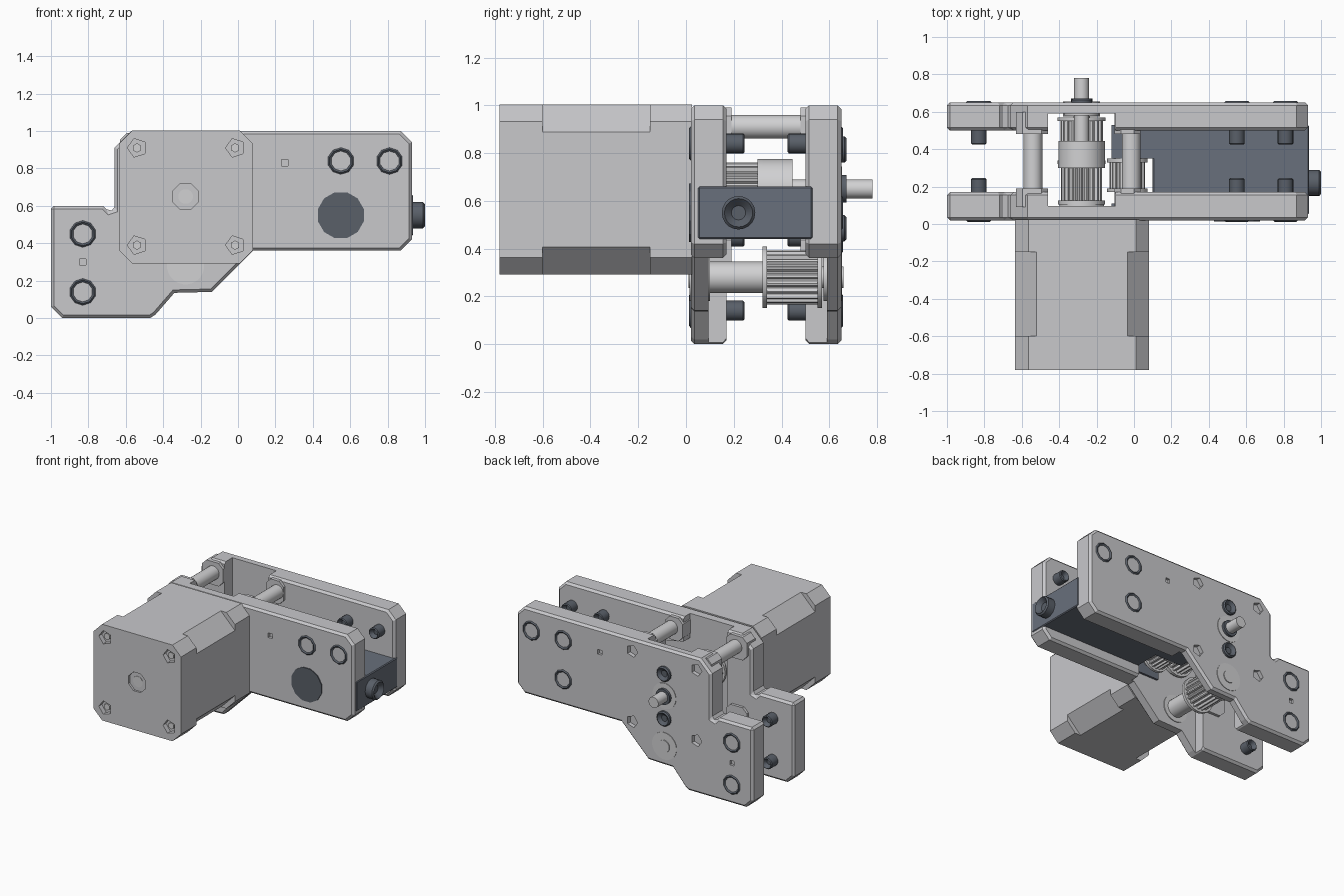
import bpy, bmesh, math
from mathutils import Matrix, Vector

if "Cube" in bpy.data.objects:
    bpy.data.objects.remove(bpy.data.objects["Cube"])


def material(name, rgb):
    m = bpy.data.materials.new(name)
    m.use_nodes = True
    m.diffuse_color = (*rgb, 1)
    m.node_tree.nodes["Principled BSDF"].inputs["Base Color"].default_value = (*rgb, 1)
    return m


GREY = material("light grey", (0.58, 0.58, 0.60))
METAL = material("pale metal", (0.64, 0.64, 0.65))
BLOCK = material("slate grey", (0.14, 0.16, 0.20))
BOLT = material("dark steel", (0.10, 0.115, 0.14))


def finish(name, bm, mat, smooth=False):
    bmesh.ops.recalc_face_normals(bm, faces=bm.faces)
    me = bpy.data.meshes.new(name)
    bm.to_mesh(me)
    bm.free()
    ob = bpy.data.objects.new(name, me)
    bpy.context.collection.objects.link(ob)
    me.materials.append(mat)
    select(ob)
    if smooth:
        bpy.ops.object.shade_smooth_by_angle(angle=math.radians(35))
    return ob


def select(ob):
    bpy.ops.object.select_all(action='DESELECT')
    ob.select_set(True)
    bpy.context.view_layer.objects.active = ob


def prism(name, outline, y0, y1, mat, smooth=False):
    """Extrude an (x, z) outline along y."""
    bm = bmesh.new()
    face = bm.faces.new([bm.verts.new((x, y0, z)) for x, z in outline])
    new = bmesh.ops.extrude_face_region(bm, geom=[face])["geom"]
    bmesh.ops.translate(bm, verts=[v for v in new if isinstance(v, bmesh.types.BMVert)],
                        vec=(0, y1 - y0, 0))
    return finish(name, bm, mat, smooth)


def ring(x, z, r, n, turn=0.5):
    return [(x + r * math.cos(math.tau * (i + turn) / n),
             z + r * math.sin(math.tau * (i + turn) / n)) for i in range(n)]


def rod(name, x, z, r, y0, y1, mat=METAL, n=24):
    return prism(name, ring(x, z, r, n), y0, y1, mat, n > 12)


def box(name, x0, x1, y0, y1, z0, z1, mat):
    return prism(name, [(x0, z0), (x1, z0), (x1, z1), (x0, z1)], y0, y1, mat)


def octagon(x0, x1, z0, z1, c):
    return [(x0 + c, z0), (x1 - c, z0), (x1, z0 + c), (x1, z1 - c),
            (x1 - c, z1), (x0 + c, z1), (x0, z1 - c), (x0, z0 + c)]


def apply(ob, mod):
    select(ob)
    bpy.ops.object.modifier_apply(modifier=mod.name)


def bevel(ob, width):
    mod = ob.modifiers.new("chamfer", 'BEVEL')
    mod.width, mod.segments = width, 1
    mod.limit_method, mod.angle_limit = 'ANGLE', math.radians(60)
    apply(ob, mod)


def cut(ob, cutter):
    mod = ob.modifiers.new("cut", 'BOOLEAN')
    mod.operation, mod.solver, mod.object = 'DIFFERENCE', 'EXACT', cutter
    apply(ob, mod)
    bpy.data.objects.remove(cutter)


def bolt_head(name, place, outward, r, length, n=16):
    """Socket head whose top sits at place and points outward."""
    bm = bmesh.new()
    bmesh.ops.create_cone(bm, cap_ends=True, segments=n, radius1=r, radius2=r, depth=length)
    bmesh.ops.translate(bm, verts=bm.verts, vec=(0, 0, -length / 2))
    bm.normal_update()
    top = max(bm.faces, key=lambda f: f.normal.z)
    bmesh.ops.bevel(bm, geom=list(top.edges), offset=r * 0.15, segments=1, affect='EDGES')
    bm.normal_update()
    top = max(bm.faces, key=lambda f: f.normal.z)
    bmesh.ops.inset_individual(bm, faces=[top], thickness=r * 0.42)
    bmesh.ops.translate(bm, verts=top.verts, vec=(0, 0, -min(length * 0.5, 0.03)))
    turn = Vector((0, 0, 1)).rotation_difference(Vector(outward)).to_matrix().to_4x4()
    bm.transform(Matrix.Translation(place) @ turn)
    return finish(name, bm, BOLT, True)


def pulley(name, x, z, r, y0, y1, teeth=20):
    outline = []
    for i in range(teeth * 4):
        a = math.tau * i / (teeth * 4)
        d = r * (1 if i % 4 < 2 else 0.87)
        outline.append((x + d * math.cos(a), z + d * math.sin(a)))
    prism(name + "_teeth", outline, y0, y1, METAL)
    rod(name + "_front_flange", x, z, r * 1.15, y0, y0 + 0.02)
    rod(name + "_back_flange", x, z, r * 1.15, y1 - 0.02, y1)


SHAFT = (-0.28, 0.65)
IDLER = (-0.28, 0.28)
MOUNTS = [(x, z) for x in (-0.54, -0.015) for z in (0.39, 0.91)]
CLAMPS = [(0.55, 0.84), (0.81, 0.84), (-0.83, 0.45), (-0.83, 0.14)]
MARKS = [(0.25, 0.83), (-0.83, 0.30)]

# Side plates
OUTLINE = [(-1, 0.06), (-0.94, 0), (-0.47, 0), (-0.44, 0.02), (-0.34, 0.135),
           (-0.14, 0.14), (0.08, 0.36), (0.87, 0.36), (0.93, 0.42), (0.93, 0.94),
           (0.87, 1), (-0.57, 1), (-0.66, 0.91), (-0.66, 0.58), (-0.69, 0.57),
           (-0.72, 0.6), (-1, 0.6)]
POCKET = [(-0.46, -0.1), (0.1, -0.1), (0.1, 0.78), (-0.1, 0.82), (-0.1, 1.1), (-0.46, 1.1)]
front_plate = prism("front_plate", OUTLINE, 0.02, 0.17, GREY)
back_plate = prism("back_plate", OUTLINE, 0.50, 0.65, GREY)
for plate, y0, y1 in ((front_plate, 0.095, 0.3), (back_plate, 0.4, 0.59)):
    bevel(plate, 0.02)
    cut(plate, prism("pocket_cutter", POCKET, y0, y1, GREY))
    for x, z in MARKS:
        for a, b in ((0, 0.04), (0.63, 0.67)):
            cut(plate, rod("mark_cutter", x, z, 0.024, a, b, GREY, 4))
for x, z in MOUNTS:
    cut(back_plate, rod("hole_cutter", x, z, 0.045, 0.62, 0.7, GREY, 5))

# Bosses and standoffs between the plates
for x, z in MOUNTS:
    if z > 0.5 or x < -0.2:
        boss = octagon(x - 0.09, x + 0.05 + 0.03 * (x < -0.2), z - 0.09, z + 0.08, 0.035)
        prism("front_boss", boss, 0.09, 0.19, GREY)
        prism("back_boss", boss, 0.48, 0.60, GREY)
    if z > 0.5:
        rod("standoff", x, z, 0.05, 0.18, 0.49)

# Motor with wider end caps
for name, y0, y1, c in (("motor_end_cap", -0.78, -0.6, 0.07),
                        ("motor_body", -0.6, -0.15, 0.115),
                        ("motor_front_cap", -0.15, 0.025, 0.07)):
    part = prism(name, octagon(-0.635, 0.08, 0.292, 1.003, c), y0, y1, GREY)
    if name == "motor_end_cap":
        for x, z in MOUNTS:
            cut(part, rod("screw_hole_cutter", x, z, 0.052, -0.8, -0.745, GREY, 5))
        cut(part, rod("shaft_hole_cutter", *SHAFT, 0.075, -0.8, -0.765, GREY, 8))
        rod("motor_rear_shaft", *SHAFT, 0.04, -0.77, -0.768, METAL, 12)
        for x, z in MOUNTS:
            rod("motor_screw", x, z, 0.025, -0.76, -0.74, METAL, 6)

# Drive shaft, its pulley and bearing
rod("motor_shaft", *SHAFT, 0.04, 0, 0.78)
rod("motor_boss", *SHAFT, 0.12, 0.08, 0.105)
pulley("motor_pulley", *SHAFT, 0.11, 0.105, 0.32)
rod("motor_pulley_hub", *SHAFT, 0.126, 0.32, 0.445)
rod("shaft_bearing", *SHAFT, 0.095, 0.58, 0.654)
rod("shaft_collar", *SHAFT, 0.058, 0.64, 0.672, BOLT)

# Lower idler on its own axle
rod("idler_spacer", *IDLER, 0.066, 0.09, 0.32)
pulley("idler_pulley", *IDLER, 0.113, 0.32, 0.57)
rod("idler_front_bearing", *IDLER, 0.10, 0.015, 0.10)
rod("idler_back_bearing", *IDLER, 0.10, 0.575, 0.654)
rod("idler_axle_end", *IDLER, 0.045, 0.01, 0.66)

# Sliding tensioner block with fork and pulley
tensioner = box("tensioner_block", 0.1, 0.935, 0.05, 0.53, 0.44, 0.66, BLOCK)
bevel(tensioner, 0.006)
box("tensioner_back_arm", -0.12, 0.11, 0.35, 0.53, 0.44, 0.66, BLOCK)
box("tensioner_front_arm", -0.12, 0.11, 0.05, 0.11, 0.44, 0.66, BLOCK)
pulley("tensioner_pulley", -0.035, 0.55, 0.095, 0.17, 0.35)
rod("tensioner_axle", -0.035, 0.55, 0.045, 0.08, 0.4)
rod("tensioner_lock_disc", 0.55, 0.55, 0.127, 0.013, 0.1, BOLT, 12)
bolt_head("tensioner_screw", (1.0, 0.22, 0.55), (1, 0, 0), 0.07, 0.07, 20)

# Clamp bolts through both plates
for x, z in CLAMPS:
    bolt_head("front_clamp_bolt", (x, 0.012, z), (0, -1, 0), 0.075, 0.05, 10)
    bolt_head("back_clamp_bolt", (x, 0.658, z), (0, 1, 0), 0.075, 0.05, 10)
    bolt_head("front_clamp_end", (x, 0.245, z), (0, 1, 0), 0.042, 0.1)
    bolt_head("back_clamp_end", (x, 0.425, z), (0, -1, 0), 0.042, 0.1)
bolt_head("back_lock_bolt", (0.55, 0.658, 0.55), (0, 1, 0), 0.075, 0.05, 10)
for z in (0.815, 0.485):
    bolt_head("bearing_bolt", (SHAFT[0], 0.672, z), (0, 1, 0), 0.055, 0.04)
